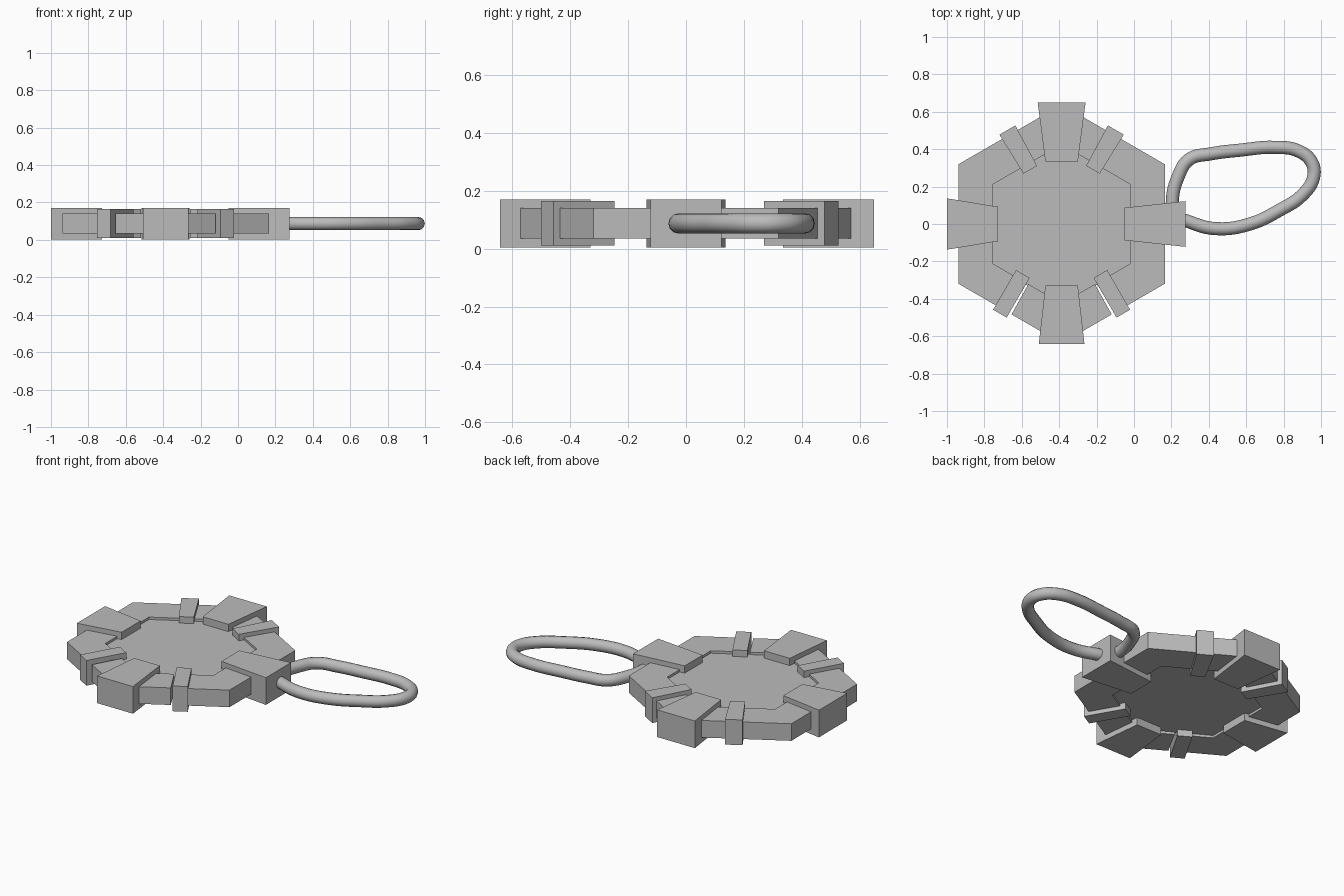
import bpy, bmesh, math
from mathutils import Vector

cube = bpy.data.objects.get("Cube")
if cube:
    bpy.data.objects.remove(cube, do_unlink=True)

metal = bpy.data.materials.new("grey metal")
metal.use_nodes = True
GREY = (0.5, 0.5, 0.5, 1)
metal.diffuse_color = GREY
metal.node_tree.nodes["Principled BSDF"].inputs["Base Color"].default_value = GREY

CENTRE = Vector((-0.387, 0))
OUTER, INNER = 0.638, 0.424


def prism(name, outline, z0, z1):
    """Extrude a flat outline from z0 up to z1."""
    bm = bmesh.new()
    face = bm.faces.new([bm.verts.new((x, y, z0)) for x, y in outline])
    top = bmesh.ops.extrude_face_region(bm, geom=[face])["geom"]
    verts = [v for v in top if isinstance(v, bmesh.types.BMVert)]
    bmesh.ops.translate(bm, verts=verts, vec=(0, 0, z1 - z0))
    bmesh.ops.recalc_face_normals(bm, faces=bm.faces)
    mesh = bpy.data.meshes.new(name)
    bm.to_mesh(mesh)
    bm.free()
    mesh.materials.append(metal)
    obj = bpy.data.objects.new(name, mesh)
    bpy.context.collection.objects.link(obj)
    return obj


def polar(radius, degrees):
    a = math.radians(degrees)
    return CENTRE + radius * Vector((math.cos(a), math.sin(a)))


def hex_point(corner_radius, degrees):
    """Point on a hexagon whose corners lie at 30, 90, 150... degrees."""
    off = math.radians((degrees + 30) % 60 - 30)
    return polar(corner_radius * math.cos(math.pi / 6) / math.cos(off), degrees)


def rim(name, start, end):
    """Part of the hexagonal frame between two angles."""
    angles = [start] + [a for a in range(-90, 331, 60) if start < a < end] + [end]
    outline = [hex_point(OUTER, a) for a in angles]
    outline += [hex_point(INNER, a) for a in reversed(angles)]
    prism(name, outline, 0.035, 0.14)


def wedge(name, degrees, near, far, near_w, far_w, z0, z1, shift=0):
    """Tapered block pointing outward from the centre."""
    a = math.radians(degrees)
    out, side = Vector((math.cos(a), math.sin(a))), Vector((-math.sin(a), math.cos(a)))
    outline = [CENTRE + out * r + side * (w + shift)
               for r, w in ((near, -near_w), (far, -far_w), (far, far_w), (near, near_w))]
    prism(name, outline, z0, z1)


# Frame in two lengths with narrow gaps at the lower seams
rim("upper_frame", -59.5, 239.5)
rim("lower_frame", 241, 299)

# Recessed centre panel
prism("centre_panel", [polar(INNER + 0.01, a) for a in range(30, 390, 60)], 0.05, 0.125)

# Four large clamp blocks
for name, angle, near, far, near_w, far_w in (
        ("left_block", 0, 0.335, 0.662, 0.087, 0.122),
        ("back_block", 90, 0.335, 0.65, 0.087, 0.128),
        ("right_block", 180, 0.34, 0.613, 0.092, 0.137),
        ("front_block", 270, 0.33, 0.642, 0.087, 0.122)):
    wedge(name, angle, near, far, near_w, far_w, 0.003, 0.17)

# Narrow straps over the slanted sides
for name, angle, shift in (("back_left_strap", 60, 0), ("back_right_strap", 120, 0),
                           ("front_right_strap", 240, -0.046), ("front_left_strap", 300, 0.046)):
    wedge(name, angle, 0.335, 0.58, 0.042, 0.049 if shift == 0 else 0.042, 0.01, 0.165, shift)

# Bent wire loop passing through the left block
path = [(0.205, 0.12), (0.235, 0.25), (0.295, 0.345), (0.41, 0.375), (0.57, 0.395),
        (0.75, 0.41), (0.88, 0.39), (0.95, 0.33), (0.96, 0.25), (0.9, 0.155),
        (0.78, 0.075), (0.62, 0), (0.44, -0.025), (0.3, 0.01), (0.215, 0.055)]
curve = bpy.data.curves.new("wire_loop", "CURVE")
curve.dimensions = "3D"
curve.bevel_depth = 0.035
curve.bevel_resolution = 4
curve.resolution_u = 6
spline = curve.splines.new("BEZIER")
spline.bezier_points.add(len(path) - 1)
for p, (x, y) in zip(spline.bezier_points, path):
    p.co = (x, y, 0.087)
    p.handle_left_type = p.handle_right_type = "AUTO"
spline.use_cyclic_u = True
curve.materials.append(metal)
loop = bpy.data.objects.new("wire_loop", curve)
bpy.context.collection.objects.link(loop)
bpy.ops.object.select_all(action="DESELECT")
loop.select_set(True)
bpy.context.view_layer.objects.active = loop
bpy.ops.object.convert(target="MESH")
bpy.ops.object.shade_smooth()
